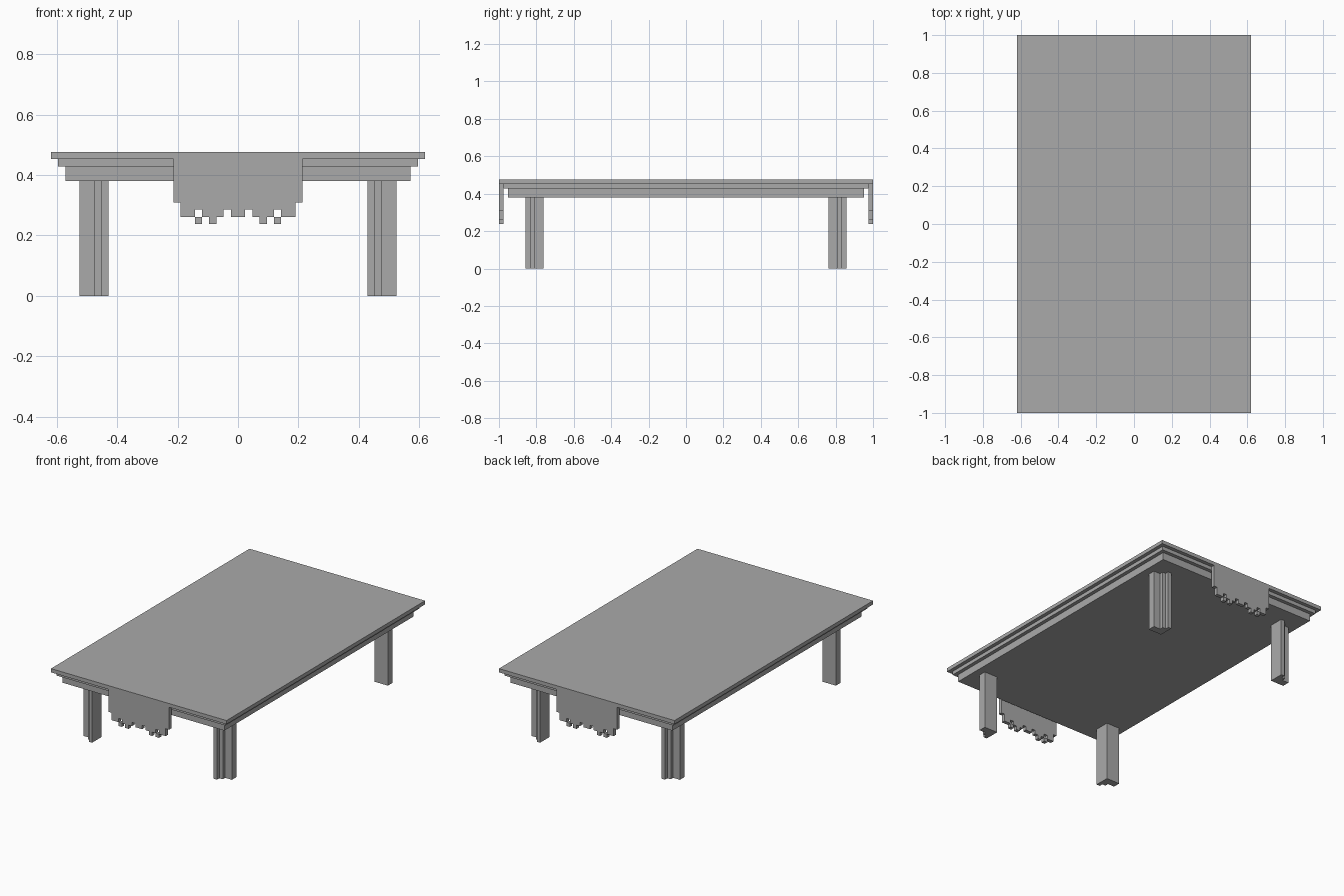
import bpy
import bmesh
from mathutils import Vector

if "Cube" in bpy.data.objects:
    bpy.data.objects.remove(bpy.data.objects["Cube"], do_unlink=True)

CELL = 2 / 84  # the whole table sits on a square module

grey = bpy.data.materials.new("plain_grey")
grey.use_nodes = True
GREY = (0.4, 0.4, 0.4, 1)
grey.diffuse_color = GREY
grey.node_tree.nodes["Principled BSDF"].inputs["Base Color"].default_value = GREY


def prism(name, outline, push):
    """Extrude a flat outline (in cells) along a vector (in cells)."""
    bm = bmesh.new()
    face = bm.faces.new([bm.verts.new(p) for p in outline])
    result = bmesh.ops.extrude_face_region(bm, geom=[face], use_keep_orig=True)
    moved = [v for v in result["geom"] if isinstance(v, bmesh.types.BMVert)]
    bmesh.ops.translate(bm, verts=moved, vec=Vector(push))
    bmesh.ops.scale(bm, verts=bm.verts, vec=(CELL, CELL, CELL))
    bmesh.ops.recalc_face_normals(bm, faces=bm.faces)
    mesh = bpy.data.meshes.new(name)
    bm.to_mesh(mesh)
    bm.free()
    mesh.materials.append(grey)
    obj = bpy.data.objects.new(name, mesh)
    bpy.context.collection.objects.link(obj)
    return obj


# Stepped top: three slabs, each wider than the one below
for name, x, y, low, high in (("apron", 24, 40, 16, 18),
                              ("middle_slab", 25, 41, 18, 19),
                              ("table_top", 26, 42, 19, 20)):
    prism(name, [(-x, -y, low), (x, -y, low), (x, y, low), (-x, y, low)],
          (0, 0, high - low))

# Legs: square inside, stair-stepped at the outer corner
leg_plan = [(18, 32), (22, 32), (22, 34), (20, 34),
            (20, 35), (19, 35), (19, 36), (18, 36)]
for sx, side in ((1, "left"), (-1, "right")):
    for sy, end in ((-1, "front"), (1, "back")):
        prism(f"{end}_{side}_leg",
              [(sx * x, sy * y, 0) for x, y in leg_plan], (0, 0, 16))

# Hanging panels with a ragged lower edge, one at each end
half = [(9, 19), (9, 13), (8, 13), (8, 11), (6, 11), (6, 12), (5, 12), (5, 11),
        (4, 11), (4, 10), (3, 10), (3, 11), (2, 11), (2, 12), (1, 12), (1, 11)]
panel = half + [(-x, z) for x, z in reversed(half)]
for sy, end in ((-1, "front"), (1, "back")):
    prism(f"{end}_panel", [(x, sy * 41, z) for x, z in panel], (0, sy, 0))
    # Small blocks under the panel's square openings
    for sx, side in ((1, "left"), (-1, "right")):
        block = [(5, 10), (6, 10), (6, 11), (5, 11)]
        prism(f"{end}_{side}_panel_block",
              [(sx * x, sy * 41, z) for x, z in block], (0, sy, 0))
